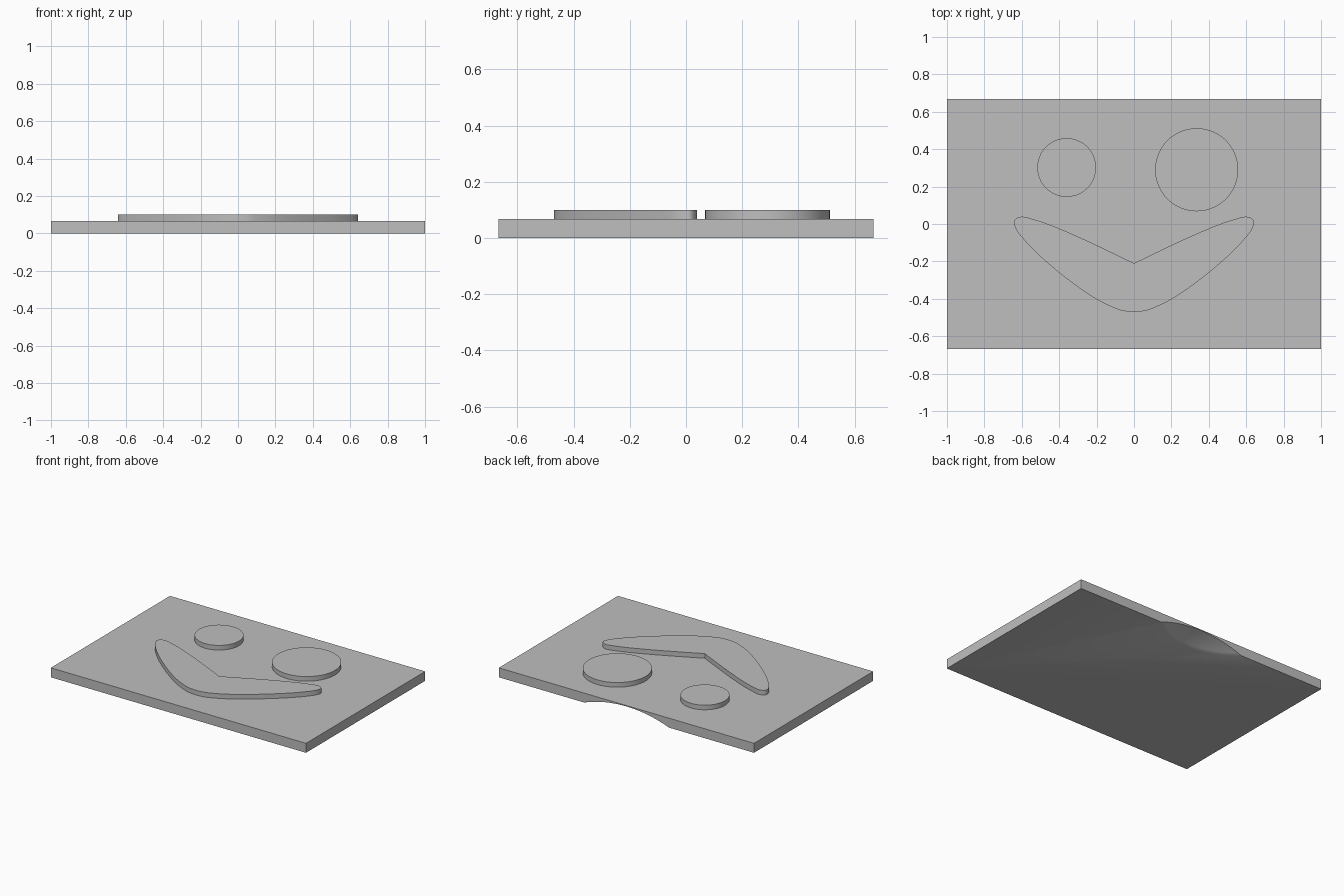
import bpy, bmesh, math
from mathutils import Vector
from mathutils.geometry import interpolate_bezier

cube = bpy.data.objects.get("Cube")
if cube:
    bpy.data.objects.remove(cube, do_unlink=True)

PLATE_TOP = 0.067
RELIEF_TOP = 0.1
SINK = 0.004

grey = bpy.data.materials.new("plain grey")
grey.use_nodes = True
color = (0.52, 0.52, 0.52, 1)
grey.diffuse_color = color
grey.node_tree.nodes["Principled BSDF"].inputs["Base Color"].default_value = color


def smooth(obj):
    bpy.ops.object.select_all(action="DESELECT")
    obj.select_set(True)
    bpy.context.view_layer.objects.active = obj
    bpy.ops.object.shade_smooth_by_angle(angle=math.radians(30))


def prism(name, outline, bottom, top):
    """Extrude a flat outline upward into a solid."""
    bm = bmesh.new()
    face = bm.faces.new([bm.verts.new((x, y, bottom)) for x, y in outline])
    grown = bmesh.ops.extrude_face_region(bm, geom=[face], use_keep_orig=True)["geom"]
    lifted = [v for v in grown if isinstance(v, bmesh.types.BMVert)]
    bmesh.ops.translate(bm, verts=lifted, vec=(0, 0, top - bottom))
    bmesh.ops.recalc_face_normals(bm, faces=bm.faces)
    mesh = bpy.data.meshes.new(name)
    bm.to_mesh(mesh)
    bm.free()
    mesh.materials.append(grey)
    obj = bpy.data.objects.new(name, mesh)
    bpy.context.collection.objects.link(obj)
    return obj


def circle(cx, cy, r, n=96):
    return [(cx + r * math.cos(i * math.tau / n), cy + r * math.sin(i * math.tau / n))
            for i in range(n)]


def curve_through(points, steps=10):
    """Smooth curve through the points."""
    p = [Vector((x, y, 0)) for x, y in points]
    p = [p[0] * 2 - p[1]] + p + [Vector((-p[-2].x, p[-2].y, 0))]
    out = []
    for a, b, c, d in zip(p, p[1:], p[2:], p[3:]):
        reach = (c - b).length / 3
        h1 = b + (c - a).normalized() * reach
        h2 = c - (d - b).normalized() * reach
        out += interpolate_bezier(b, h1, h2, c, steps + 1)[:-1]
    return [(v.x, v.y) for v in out] + [points[-1]]


# Base plate with a shallow round scoop under its back edge
plate = prism("base_plate", [(-1, -0.667), (1, -0.667), (1, 0.667), (-1, 0.667)], 0, PLATE_TOP)
bpy.ops.mesh.primitive_uv_sphere_add(segments=192, ring_count=128, radius=1,
                                     location=(0, 1, -0.882))
cutter = bpy.context.object
cutter.name = "scoop_cutter"
cutter.hide_render = True
cutter.data.materials.append(grey)
cut = plate.modifiers.new("scoop", "BOOLEAN")
cut.operation = "DIFFERENCE"
cut.solver = "EXACT"
cut.object = cutter
bpy.ops.object.select_all(action="DESELECT")
bpy.context.view_layer.objects.active = plate
bpy.ops.object.modifier_apply(modifier=cut.name)
bpy.data.objects.remove(cutter, do_unlink=True)
smooth(plate)

# Two raised round eyes of different size
for name, cx, cy, r in (("right_eye", -0.36, 0.302, 0.157), ("left_eye", 0.335, 0.29, 0.222)):
    smooth(prism(name, circle(cx, cy, r), PLATE_TOP - SINK, RELIEF_TOP))

# Raised smile, one half mirrored
half = curve_through([(0, -0.21), (0.246, -0.092), (0.43, -0.012), (0.55, 0.029),
                      (0.61, 0.038), (0.642, 0.008), (0.6, -0.07), (0.46, -0.21),
                      (0.246, -0.374), (0.09, -0.455), (0, -0.47)])
smile = half + [(-x, y) for x, y in reversed(half[1:-1])]
smooth(prism("smile", smile, PLATE_TOP - SINK, RELIEF_TOP))
